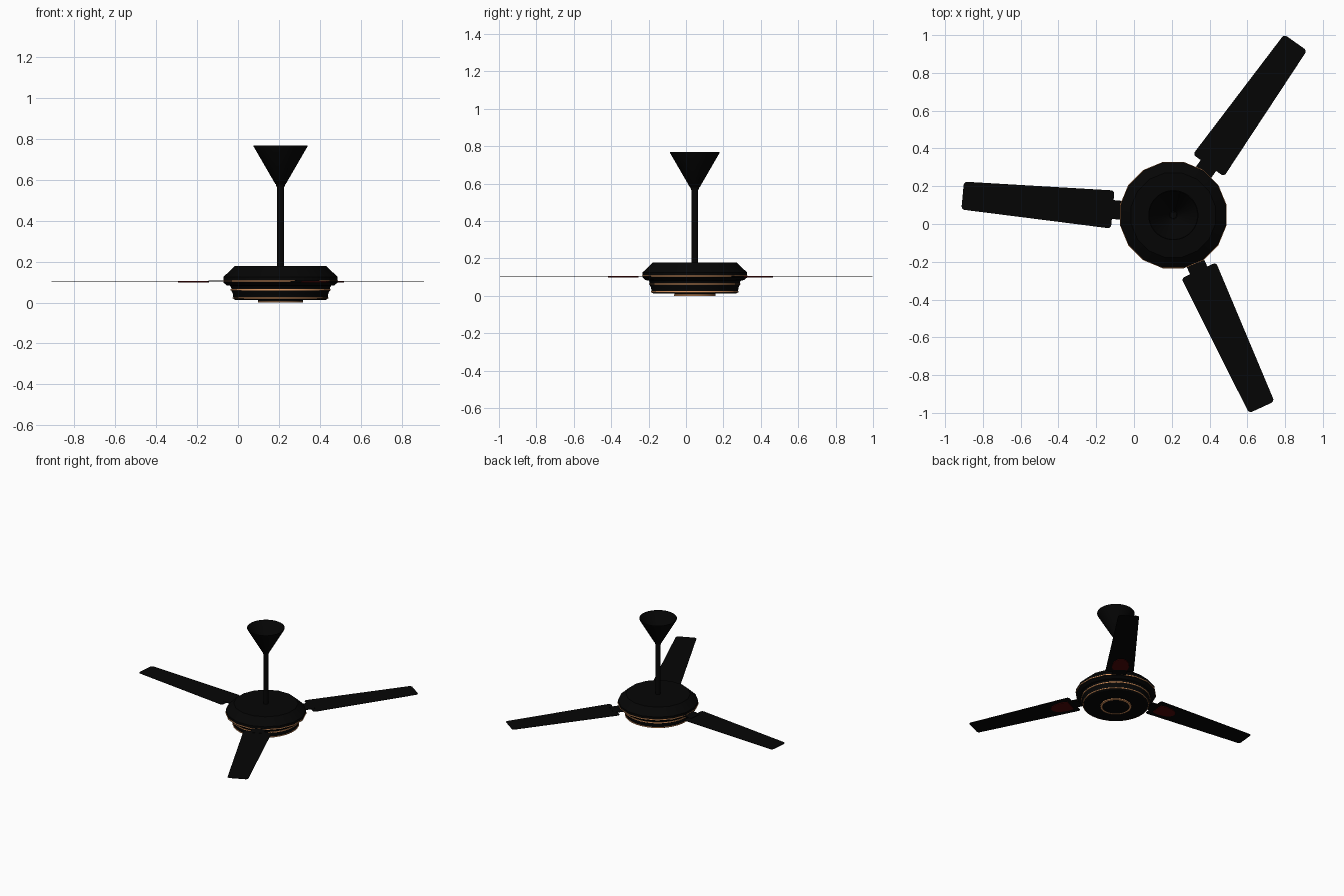
import bpy, bmesh, math

cube = bpy.data.objects.get("Cube")
if cube:
    bpy.data.objects.remove(cube, do_unlink=True)

HUB_X, HUB_Y = 0.208, 0.047
BLADE_Z = 0.103


def material(name, color, roughness=0.5):
    m = bpy.data.materials.new(name)
    m.use_nodes = True
    m.diffuse_color = (*color, 1)
    bsdf = m.node_tree.nodes["Principled BSDF"]
    bsdf.inputs["Base Color"].default_value = (*color, 1)
    bsdf.inputs["Roughness"].default_value = roughness
    return m


black = material("black enamel", (0.0016, 0.0016, 0.0016))
copper = material("copper trim", (0.75, 0.32, 0.12))
red = material("dark red inlay", (0.075, 0.002, 0.002))


def finish(name, bm, mat, angle=0.0):
    """Turn a bmesh into an object standing on the fan axis."""
    bmesh.ops.recalc_face_normals(bm, faces=bm.faces[:])
    mesh = bpy.data.meshes.new(name)
    bm.to_mesh(mesh)
    bm.free()
    mesh.materials.append(mat)
    obj = bpy.data.objects.new(name, mesh)
    obj.location = (HUB_X, HUB_Y, 0)
    obj.rotation_euler.z = angle
    bpy.context.collection.objects.link(obj)
    return obj


def lathe(name, profile, mat, sides=32, closed=False):
    """Spin a (radius, height) profile; closed joins its two ends."""
    bm = bmesh.new()
    rings = []
    for r, z in profile:
        ring = []
        for i in range(sides):
            a = 2 * math.pi * (i + 0.5) / sides
            ring.append(bm.verts.new((r * math.cos(a), r * math.sin(a), z)))
        rings.append(ring)
    pairs = list(zip(rings, rings[1:]))
    if closed:
        pairs.append((rings[-1], rings[0]))
    else:
        bm.faces.new(rings[0])
        bm.faces.new(rings[-1])
    for low, high in pairs:
        for i in range(sides):
            j = (i + 1) % sides
            bm.faces.new((low[i], low[j], high[j], high[i]))
    obj = finish(name, bm, mat)
    bpy.ops.object.select_all(action='DESELECT')
    obj.select_set(True)
    bpy.context.view_layer.objects.active = obj
    bpy.ops.object.shade_smooth_by_angle(angle=math.radians(30))
    return obj


def band(name, r_in, r_out, z_low, z_high, sides=32):
    return lathe(name, [(r_in, z_low), (r_out, z_low), (r_out, z_high), (r_in, z_high)],
                 copper, sides, closed=True)


def plate(name, half_outline, z, thickness, mat, angle, rounding=0.0):
    """Flat plate along +x, mirrored across its centre line."""
    outline = half_outline + [(x, -y) for x, y in reversed(half_outline)]
    bm = bmesh.new()
    bm.faces.new([bm.verts.new((x, y, z)) for x, y in outline])
    if rounding:
        bmesh.ops.bevel(bm, geom=bm.verts[:], offset=rounding, segments=4,
                        profile=0.5, affect='VERTICES')
    ext = bmesh.ops.extrude_face_region(bm, geom=bm.faces[:])
    top = [v for v in ext["geom"] if isinstance(v, bmesh.types.BMVert)]
    bmesh.ops.translate(bm, verts=top, vec=(0, 0, thickness))
    return finish(name, bm, mat, angle)


# Motor housing: faceted upper shell and rounder lower shell
lathe("upper_housing", [(0.22, 0.078), (0.268, 0.084), (0.284, 0.097),
                        (0.284, 0.126), (0.228, 0.178)], black, 16)
lathe("lower_housing", [(0.222, 0.012), (0.231, 0.018), (0.235, 0.045), (0.242, 0.058),
                        (0.242, 0.072), (0.25, 0.085)], black)
lathe("bottom_cap", [(0.098, 0.001), (0.11, 0.006), (0.11, 0.014)], black)

# Copper trim
band("rim_band", 0.27, 0.287, 0.102, 0.108, 16)
band("middle_band", 0.225, 0.246, 0.060, 0.067)
band("lower_band", 0.22, 0.236, 0.019, 0.025)
band("cap_ring", 0.097, 0.111, 0.0, 0.006)

# Hanging rod and hollow ceiling canopy
lathe("down_rod", [(0.018, 0.17), (0.018, 0.60)], black, 16)
lathe("rod_collar", [(0.02, 0.565), (0.026, 0.59)], black, 16)
lathe("canopy", [(0.018, 0.575), (0.026, 0.58), (0.133, 0.764), (0.133, 0.768),
                 (0.129, 0.768), (0.018, 0.585)], black, 32, closed=True)

# Three blades with their arms and underside inlays
for n in range(3):
    turn = math.radians(54.7 + 120 * n)
    plate(f"blade_arm_{n + 1}", [(0.22, 0.05), (0.35, 0.05)],
          BLADE_Z - 0.001, 0.005, black, turn)
    plate(f"blade_{n + 1}", [(0.322, 0.101), (1.12, 0.074)],
          BLADE_Z, 0.0025, black, turn, rounding=0.018)
    plate(f"blade_inlay_{n + 1}", [(0.355, 0.052), (0.40, 0.06), (0.45, 0.054),
                                   (0.485, 0.038), (0.503, 0.015)],
          BLADE_Z - 0.005, 0.006, red, turn)
